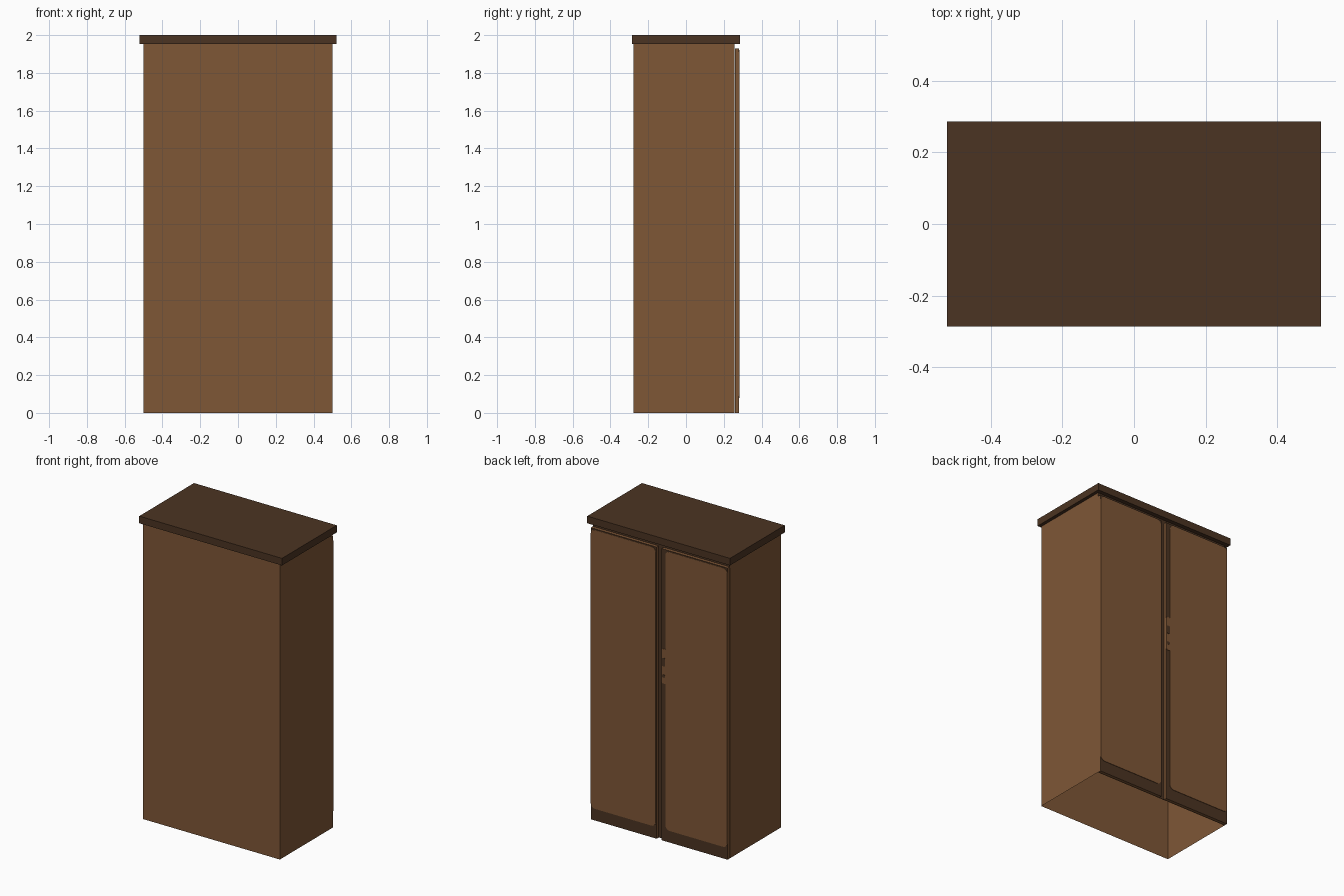
import bpy, bmesh, math

if "Cube" in bpy.data.objects:
    bpy.data.objects.remove(bpy.data.objects["Cube"])


def make_mat(name, rgb):
    m = bpy.data.materials.new(name)
    m.diffuse_color = (*rgb, 1.0)
    m.use_nodes = True
    m.node_tree.nodes["Principled BSDF"].inputs["Base Color"].default_value = m.diffuse_color
    return m


BROWN = make_mat("brown_wood", (0.212, 0.095, 0.037))
DARK = make_mat("dark_wood", (0.071, 0.034, 0.016))


def finish(name, bm, mats):
    me = bpy.data.meshes.new(name)
    bm.to_mesh(me)
    bm.free()
    for m in mats:
        me.materials.append(m)
    ob = bpy.data.objects.new(name, me)
    bpy.context.collection.objects.link(ob)
    return ob


def box_bm(x0, x1, y0, y1, z0, z1):
    bm = bmesh.new()
    bmesh.ops.create_cube(bm, size=1)
    for v in bm.verts:
        v.co.x = x0 if v.co.x < 0 else x1
        v.co.y = y0 if v.co.y < 0 else y1
        v.co.z = z0 if v.co.z < 0 else z1
    bm.normal_update()
    return bm


def plate(name, x0, x1, z0, z1, y0, y1, radius, mat):
    """Thin upright plate with rounded corners, facing +y."""
    bm = bmesh.new()
    verts = []
    corners = [(x1, z1, 0), (x0, z1, 90), (x0, z0, 180), (x1, z0, 270)]
    for cx, cz, start in corners:
        sx = -1 if cx == x1 else 1
        sz = -1 if cz == z1 else 1
        for i in range(5):
            a = math.radians(start + i * 22.5)
            verts.append(bm.verts.new((cx + sx * radius + radius * math.cos(a), y0,
                                       cz + sz * radius + radius * math.sin(a))))
    face = bm.faces.new(verts)
    ext = bmesh.ops.extrude_face_region(bm, geom=[face])
    for v in ext["geom"]:
        if isinstance(v, bmesh.types.BMVert):
            v.co.y = y1
    bmesh.ops.recalc_face_normals(bm, faces=bm.faces)
    return finish(name, bm, [mat])


# Cabinet body: thin shell, open underneath
bm = box_bm(-0.5, 0.5, -0.277, 0.256, 0, 1.955)
bmesh.ops.delete(bm, geom=[f for f in bm.faces if f.normal.z < -0.5], context='FACES_ONLY')
finish("cabinet_body", bm, [BROWN])

# Dark recess strips between and above the doors
finish("centre_recess", box_bm(-0.03, 0.03, 0.256, 0.258, 0, 1.955), [DARK])
finish("top_recess", box_bm(-0.5, 0.5, 0.256, 0.258, 1.92, 1.955), [DARK])

# Overhanging top slab
finish("top_slab", box_bm(-0.522, 0.522, -0.286, 0.286, 1.953, 2.0), [DARK])

# Two doors: brown slabs with dark outer face, and a rounded brown panel on each
for name, x0, x1, px0, px1 in (("left_door", 0.018, 0.5, 0.024, 0.499),
                               ("right_door", -0.5, -0.018, -0.499, -0.047)):
    bm = box_bm(x0, x1, 0.259, 0.280, 0, 1.928)
    for f in bm.faces:
        f.material_index = 1 if f.normal.y > 0.5 else 0
    finish(name, bm, [BROWN, DARK])
    plate(name + "_panel", px0, px1, 0.078, 1.922, 0.279, 0.283, 0.03, BROWN)

# Lock plate on the dark edge of the right door, with dark keyholes
plate("lock_plate", -0.06, -0.019, 1.04, 1.27, 0.279, 0.283, 0.012, BROWN)
for i, (z0, z1) in enumerate(((1.155, 1.21), (1.08, 1.10))):
    plate("keyhole_%d" % i, -0.046, -0.022, z0, z1, 0.282, 0.2845, 0.008, DARK)
